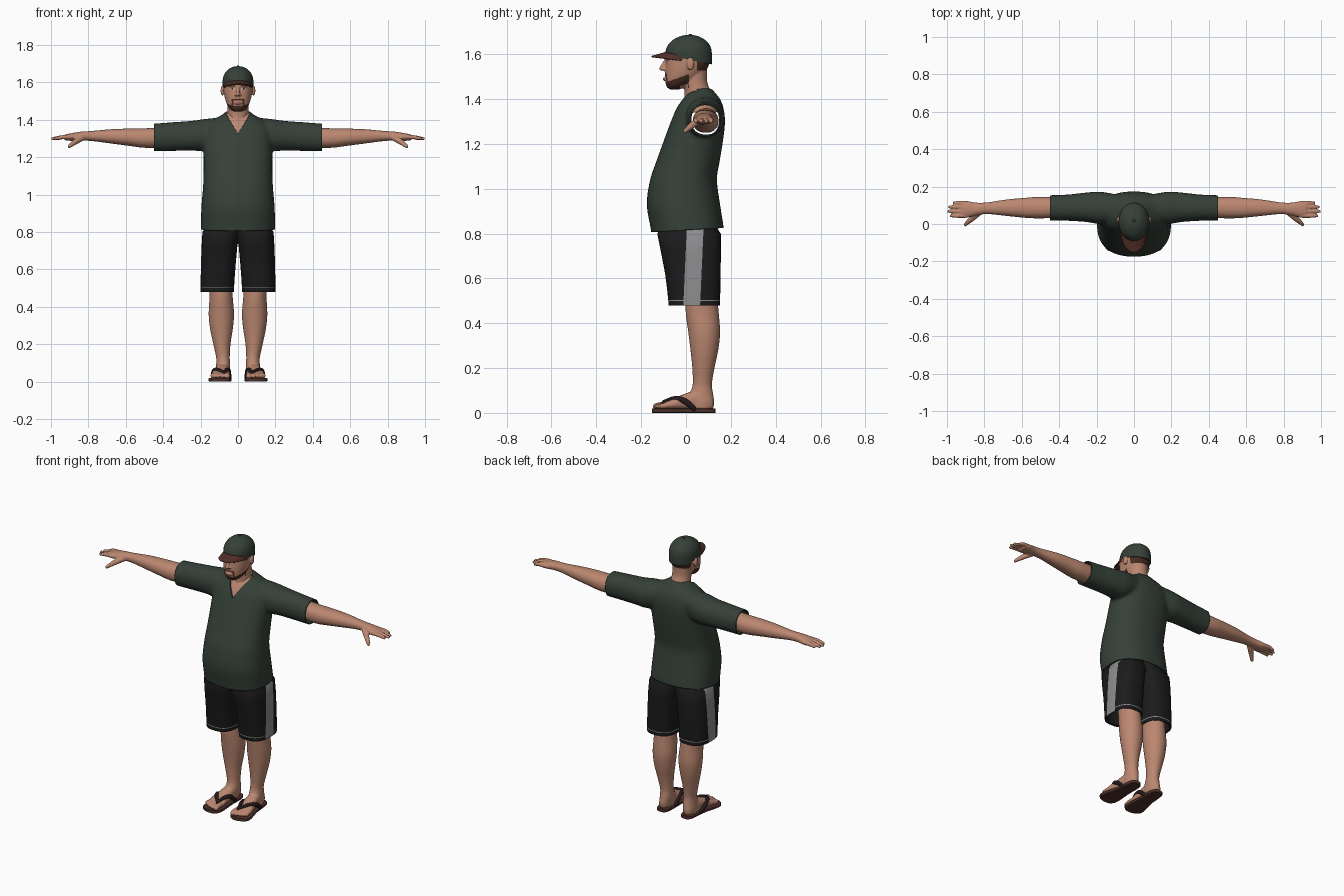
import bpy, bmesh, math
from mathutils import Vector, Matrix

if "Cube" in bpy.data.objects:
    bpy.data.objects.remove(bpy.data.objects["Cube"])


def material(name, r, g, b):
    m = bpy.data.materials.new(name)
    m.diffuse_color = (r, g, b, 1)
    m.use_nodes = True
    m.node_tree.nodes["Principled BSDF"].inputs["Base Color"].default_value = m.diffuse_color
    return m


SKIN = material("skin", .50, .245, .165)
GREEN = material("shirt green", .036, .052, .040)
BLACK = material("shorts black", .011, .011, .012)
GREY = material("stripe grey", .27, .27, .28)
BRIM = material("brim brown", .085, .028, .021)
HAIR = material("hair brown", .065, .026, .017)
SOLE = material("sole brown", .075, .030, .024)
STRAP = material("strap dark", .020, .010, .011)
LIP = material("lip", .36, .13, .10)
WHITE = material("eye white", .6, .57, .53)


def catmull(secs, k):
    """Smoothly subdivide a list of equal-length tuples."""
    out = []
    for i in range(len(secs) - 1):
        p0, p1, p2, p3 = (secs[max(0, min(len(secs) - 1, i + d))] for d in (-1, 0, 1, 2))
        for j in range(k):
            u = j / k
            out.append(tuple(.5 * (2 * b + (c - a) * u + (2 * a - 5 * b + 4 * c - d) * u * u
                                   + (3 * b - a - 3 * c + d) * u ** 3)
                             for a, b, c, d in zip(p0, p1, p2, p3)))
    return out + [secs[-1]]


def skin_rings(bm, rings):
    rings = [[bm.verts.new(c) for c in r] for r in rings]
    n = len(rings[0])
    for a, b in zip(rings, rings[1:]):
        for k in range(n):
            bm.faces.new((a[k], a[(k + 1) % n], b[(k + 1) % n], b[k]))
    bm.faces.new(rings[0])
    bm.faces.new(rings[-1])


def loft(bm, axis, secs, n=32, p=2.0, k=4):
    """Superellipse sections (t, a0, a1, b0, b1) stacked along an axis."""
    rings = []
    for t, a0, a1, b0, b1 in catmull(secs, k):
        ring = []
        for i in range(n):
            c, s = math.cos(math.tau * i / n), math.sin(math.tau * i / n)
            a = (a0 + a1) / 2 + (a1 - a0) / 2 * math.copysign(abs(c) ** (2 / p), c)
            b = (b0 + b1) / 2 + (b1 - b0) / 2 * math.copysign(abs(s) ** (2 / p), s)
            ring.append({'x': (t, a, b), 'y': (a, t, b), 'z': (a, b, t)}[axis])
        rings.append(ring)
    skin_rings(bm, rings)


def blob(bm, co, size):
    bmesh.ops.create_uvsphere(bm, u_segments=16, v_segments=10, radius=1,
                              matrix=Matrix.Translation(co) @ Matrix.Diagonal((*size, 1)))


def tube(bm, pts, n=12):
    """Round tube through (x, y, z, r) points with ball ends."""
    q = catmull(pts, 4)
    pos = [Vector(c[:3]) for c in q]
    d = (pos[-1] - pos[0]).normalized()
    ref = Vector((0, 0, 1)) if abs(d.z) < .8 else Vector((1, 0, 0))
    rings = []
    for i, c in enumerate(pos):
        t = pos[min(i + 1, len(pos) - 1)] - pos[max(i - 1, 0)]
        u = t.cross(ref).normalized()
        v = u.cross(t).normalized()
        rings.append([c + q[i][3] * (u * math.cos(math.tau * j / n) + v * math.sin(math.tau * j / n))
                      for j in range(n)])
    skin_rings(bm, rings)
    for e in (pts[0], pts[-1]):
        blob(bm, e[:3], (e[3],) * 3)


def cut(bm, co, no, clear=False, keep=lambda c: True):
    fs = [f for f in bm.faces if keep(f.calc_center_median())]
    geom = fs + list({e for f in fs for e in f.edges}) + list({v for f in fs for v in f.verts})
    bmesh.ops.bisect_plane(bm, geom=geom, plane_co=co, plane_no=no, clear_outer=clear)


def finish(name, bm, mats, voxel=0, smooth=3, edit=None, mirror=False, thick=0):
    bmesh.ops.recalc_face_normals(bm, faces=bm.faces)
    me = bpy.data.meshes.new(name)
    bm.to_mesh(me)
    bm.free()
    ob = bpy.data.objects.new(name, me)
    bpy.context.collection.objects.link(ob)
    if voxel:  # fuse the overlapping pieces into one skin
        r = ob.modifiers.new("fuse", 'REMESH')
        r.mode, r.voxel_size = 'VOXEL', voxel
        s = ob.modifiers.new("soften", 'SMOOTH')
        s.factor, s.iterations = .5, smooth
        bpy.context.view_layer.update()
        dg = bpy.context.evaluated_depsgraph_get()
        me = bpy.data.meshes.new_from_object(ob.evaluated_get(dg))
        ob.modifiers.clear()
        ob.data = me
    me.materials.clear()
    for m in mats:
        me.materials.append(m)
    if edit:
        bm = bmesh.new()
        bm.from_mesh(me)
        edit(bm)
        bm.to_mesh(me)
        bm.free()
    me.shade_smooth()
    me.set_sharp_from_angle(angle=math.radians(45))
    if thick:
        s = ob.modifiers.new("thickness", 'SOLIDIFY')
        s.thickness, s.offset = thick, -1
    if mirror:
        ob.modifiers.new("mirror", 'MIRROR').use_mirror_merge = False
    return ob


# Shirt: torso and sleeves fused, hems trimmed open, V neck sunk
bm = bmesh.new()
torso = [(.76, .196, -.15, .17), (.82, .198, -.157, .169), (.93, .196, -.175, .152), (1.04, .187, -.160, .138),
         (1.12, .184, -.133, .15), (1.22, .184, -.097, .166), (1.30, .184, -.067, .174), (1.36, .172, -.042, .167),
         (1.40, .13, -.017, .152), (1.43, .08, 0, .128), (1.447, .062, .01, .116)]
loft(bm, 'z', [(z, -x, x, a, b) for z, x, a, b in torso], n=48, p=2.35)
sleeve = [(.06, .03, .15, 1.28, 1.415), (.17, .0, .172, 1.235, 1.405), (.25, .010, .169, 1.235, 1.394),
          (.35, .017, .158, 1.233, 1.387), (.45, .017, .154, 1.232, 1.379), (.50, .017, .154, 1.232, 1.375)]
for s in (1, -1):
    loft(bm, 'x', [(s * t, *r) for t, *r in sleeve], p=2.2)


def shirt_edit(bm):
    cut(bm, (0, 0, .815), (0, .06, -1), True)
    for s in (1, -1):
        cut(bm, (s * .45, 0, 0), (s, 0, 0), True)
        cut(bm, (0, 0, 1.325), (s, 0, -.62), False, lambda c: c.z > 1.3 and c.y < .07)
    vee = [f for f in bm.faces for c in [f.calc_center_median()]
           if abs(c.x) < .62 * (c.z - 1.325) and c.y < .05]
    bmesh.ops.inset_region(bm, faces=vee, thickness=.002, depth=-.007)
    for f in vee:
        f.material_index = 1


finish("shirt", bm, [GREEN, SKIN], .009, 8, shirt_edit, thick=.006)

# Arms with fingers and thumb
bm = bmesh.new()
loft(bm, 'x', [(.38, .035, .14, 1.25, 1.36), (.5, .030, .145, 1.250, 1.354), (.58, .033, .140, 1.26, 1.353),
               (.68, .043, .131, 1.273, 1.349), (.78, .053, .116, 1.286, 1.34), (.84, .047, .114, 1.288, 1.336),
               (.89, .036, .122, 1.287, 1.328), (.925, .038, .122, 1.29, 1.321)], p=2.2)
for y, tip in ((.044, .978), (.068, .991), (.091, .985), (.112, .962)):
    tube(bm, [(.89, y, 1.308, .011), (.935, y, 1.307, .0115), (tip, y, 1.299, .0085)])
tube(bm, [(.83, .06, 1.305, .017), (.865, .03, 1.285, .0155), (.89, .008, 1.267, .012), (.902, -.004, 1.257, .009)])
finish("arm", bm, [SKIN], .0042, 3, mirror=True)

# Shorts: hollow legs with side stripe and hem stitching
bm = bmesh.new()
loft(bm, 'z', [(.60, .035, .185, -.06, .135), (.482, .032, .19, -.065, .14), (.478, .022, .2, -.077, .151),
               (.54, .019, .2, -.083, .153), (.62, .013, .198, -.093, .154), (.72, .004, .195, -.112, .156),
               (.80, -.01, .19, -.128, .155), (.83, -.01, .168, -.11, .135), (.87, -.01, .15, -.09, .12)],
     n=40, p=2.7, k=1)


def shorts_edit(bm):
    cut(bm, (0, -.012, .48), (0, 1, -.045))
    cut(bm, (0, .063, .48), (0, 1, -.045))
    for z in (.499, .504):
        cut(bm, (0, 0, z), (0, 0, 1))
    for f in bm.faces:
        c, n = f.calc_center_median(), f.normal
        y = c.y - (c.z - .48) * .045
        outward = n.dot(Vector((c.x - .105, c.y - .035, 0))) > 0
        stripe = c.x > .16 and n.x > .3 and -.012 < y < .063
        if outward and c.z < .82 and (stripe or .499 < c.z < .504):
            f.material_index = 1


finish("shorts_leg", bm, [BLACK, GREY], edit=shorts_edit, mirror=True)

# Legs and feet
bm = bmesh.new()
loft(bm, 'z', [(.62, .04, .16, 0, .13), (.46, .029, .153, -.002, .145), (.36, .021, .157, .01, .152),
               (.28, .028, .149, .02, .144), (.2, .04, .132, .028, .127), (.13, .044, .117, .03, .116),
               (.09, .042, .117, .018, .12), (.05, .045, .12, .0, .126), (.02, .05, .118, .0, .122)])
loft(bm, 'y', [(.115, .06, .105, .015, .07), (.06, .05, .117, .015, .1), (0, .048, .127, .015, .087),
               (-.06, .042, .142, .015, .062), (-.1, .042, .148, .015, .046), (-.115, .047, .145, .015, .04)], p=2.4)
for x, y, r in ((.057, -.134, .0145), (.083, -.134, .0105), (.104, -.127, .010), (.122, -.118, .0095), (.138, -.107, .009)):
    tube(bm, [(x, -.085, .034, r), (x, -.11, .035, r), (x, y, .029, r)])
finish("leg", bm, [SKIN], .005, 3, mirror=True)

# Sandals
bm = bmesh.new()
loft(bm, 'y', [(t, a, b, 0, .02) for t, a, b in
               ((.132, .066, .1), (.12, .05, .115), (.08, .042, .124), (0, .042, .132), (-.06, .037, .148),
                (-.11, .036, .157), (-.138, .045, .145), (-.152, .065, .11))], p=7)
finish("sandal_sole", bm, [SOLE], mirror=True)
bm = bmesh.new()
tube(bm, [(.046, .035, .02, .011), (.05, -.01, .057, .012), (.06, -.055, .062, .011), (.073, -.1, .05, .007)])
tube(bm, [(.13, .035, .02, .011), (.13, -.005, .052, .013), (.112, -.05, .063, .012), (.073, -.1, .05, .007)])
tube(bm, [(.072, -.1, .05, .006), (.071, -.113, .02, .006)])
finish("sandal_strap", bm, [STRAP], mirror=True)

# Head and neck with nose, ears and brow
bm = bmesh.new()
head = [(1.443, .02, -.072, -.03), (1.455, .04, -.086, .0), (1.48, .058, -.092, .04), (1.52, .071, -.093, .083),
        (1.56, .077, -.091, .105), (1.60, .077, -.086, .108), (1.64, .064, -.066, .09), (1.665, .04, -.035, .06)]
loft(bm, 'z', [(z, -x, x, a, b) for z, x, a, b in head], n=40, p=2.2)
neck = [(1.34, .08, -.02, .14), (1.40, .064, -.008, .13), (1.44, .057, -.008, .108), (1.48, .055, -.015, .094),
        (1.54, .056, -.02, .094)]
loft(bm, 'z', [(z, -x, x, a, b) for z, x, a, b in neck])
tube(bm, [(0, -.085, 1.58, .008), (0, -.097, 1.558, .009), (0, -.109, 1.536, .0105)])
tube(bm, [(-.045, -.078, 1.583, .008), (0, -.087, 1.583, .009), (.045, -.078, 1.583, .008)])
tube(bm, [(-.016, -.09, 1.489, .007), (0, -.096, 1.489, .008), (.016, -.09, 1.489, .007)])
for s in (1, -1):
    blob(bm, (s * .01, -.096, 1.533), (.009, .011, .008))
    blob(bm, (s * .083, .02, 1.556), (.010, .017, .028))


def face_edit(bm):
    for f in bm.faces:
        c = f.calc_center_median()
        x, y, z = abs(c.x), c.y, c.z
        if y > .048 and z > 1.528 and x < .08:
            f.material_index = 1
        elif y < .012 and 1.438 < z < 1.474 + .36 * max(0, y + .09) and (y < -.028 or x > .042):
            f.material_index = 1  # jaw beard
        elif y < -.07 and ((1.504 < z < 1.512 and x < .03) or (.025 < x < .034 and 1.46 < z < 1.512)):
            f.material_index = 1  # moustache
        elif y < -.08 and 1.483 < z < 1.496 and x < .019:
            f.material_index = 2
        elif y < -.06 and .014 < x < .048 and 1.580 < z < 1.587:
            f.material_index = 1  # eyebrow
        elif y < -.06 and ((x - .031) / .012) ** 2 + ((z - 1.565) / .0048) ** 2 < 1:
            f.material_index = 4 if abs(x - .031) < .005 else 3


finish("head", bm, [SKIN, HAIR, LIP, WHITE, BLACK], .0036, 3, face_edit)

# Cap crown, brim and button
bm = bmesh.new()
crown = [(1.575, .081, -.088, .116), (1.61, .082, -.091, .115), (1.64, .075, -.081, .106), (1.665, .057, -.056, .083),
         (1.681, .032, -.022, .052), (1.686, .006, .008, .022)]
loft(bm, 'z', [(z, -x, x, a, b) for z, x, a, b in crown], n=40)
for v in bm.verts:  # lower rim rises toward the front
    v.co.z += max(0, 1.62 - v.co.z) * (.015 - v.co.y) * 4.5
finish("cap_crown", bm, [GREEN])

bm = bmesh.new()
grid = []
for j in range(7):
    v = j / 6
    row = []
    for i in range(25):
        u = i / 12 - 1
        a = u * math.radians(82)
        row.append(bm.verts.new((.077 * math.sin(a), .012 - .095 * math.cos(a) - .071 * v * math.cos(a) ** .6,
                                 1.612 - .022 * u * u - .02 * v)))
    grid.append(row)
for r, q in zip(grid, grid[1:]):
    for i in range(24):
        bm.faces.new((r[i], q[i], q[i + 1], r[i + 1]))
finish("cap_brim", bm, [BRIM], thick=.006)

bm = bmesh.new()
blob(bm, (0, .018, 1.686), (.008, .008, .004))
finish("cap_button", bm, [BRIM])
